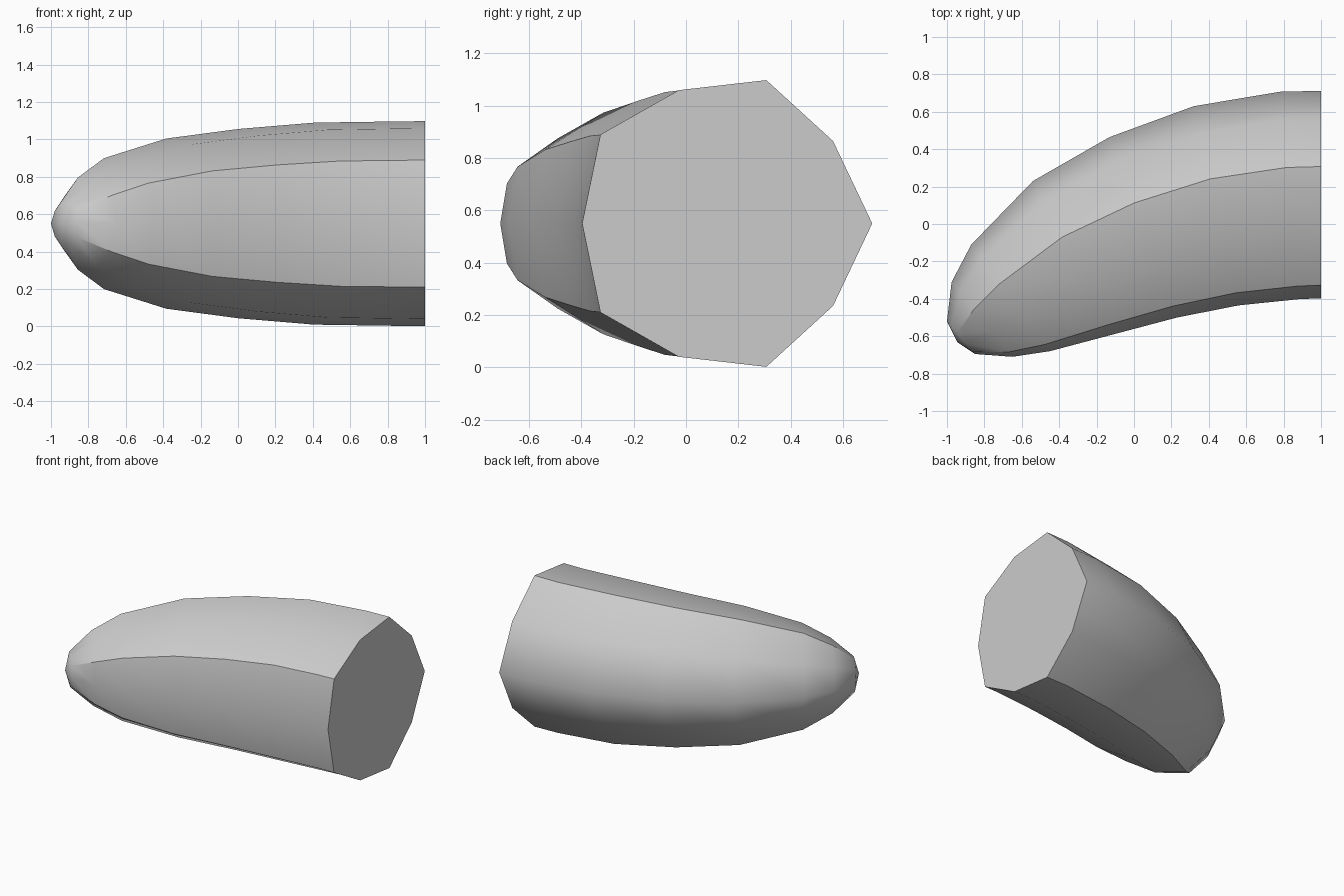
import bpy, bmesh
from mathutils import Vector

if "Cube" in bpy.data.objects:
    bpy.data.objects.remove(bpy.data.objects["Cube"])

MID_Z = 0.55

# each ring: outer edge (x, y), inner edge (x, y), half height
rings = [
    ((1.00, 0.712), (1.00, -0.397), 0.548),
    ((0.78, 0.707), (0.88, -0.402), 0.546),
    ((0.32, 0.63), (0.56, -0.435), 0.54),
    ((-0.13, 0.465), (0.23, -0.50), 0.506),
    ((-0.54, 0.23), (-0.11, -0.59), 0.455),
    ((-0.87, -0.11), (-0.45, -0.68), 0.35),
    ((-0.975, -0.31), (-0.65, -0.71), 0.246),
    ((-1.00, -0.52), (-0.85, -0.695), 0.118),
]

# ten-sided section: (inner-to-outer fraction, height factor), mirrored below
upper = [(0.063, 0.62), (0.333, 0.93), (0.635, 1.0), (0.865, 0.575)]
section = [(0, 0)] + upper + [(1, 0)] + [(t, -h) for t, h in reversed(upper)]
N = len(section)
CREASES = {1, 3, 7, 9}

bm = bmesh.new()
loops = []
for outer, inner, half in rings:
    o, i = Vector(outer), Vector(inner)
    loop = []
    for t, h in section:
        p = i.lerp(o, t)
        loop.append(bm.verts.new((p.x, p.y, MID_Z + h * half)))
    loops.append(loop)

# curved side walls
for a, b in zip(loops, loops[1:]):
    for k in range(N):
        j = (k + 1) % N
        bm.faces.new((a[k], a[j], b[j], b[k])).smooth = True

# rounded tip
tip = bm.verts.new((-0.945, -0.632, MID_Z))
for k in range(N):
    bm.faces.new((loops[-1][k], loops[-1][(k + 1) % N], tip)).smooth = True

# flat end
bm.faces.new(loops[0])
bmesh.ops.recalc_face_normals(bm, faces=bm.faces)

# sharp lengthwise ridges and end rim
for a, b in zip(loops, loops[1:]):
    for k in CREASES:
        bm.edges.get((a[k], b[k])).smooth = False
for k in range(N):
    bm.edges.get((loops[0][k], loops[0][(k + 1) % N])).smooth = False

mesh = bpy.data.meshes.new("curved_horn")
bm.to_mesh(mesh)
bm.free()
horn = bpy.data.objects.new("curved_horn", mesh)
bpy.context.collection.objects.link(horn)
